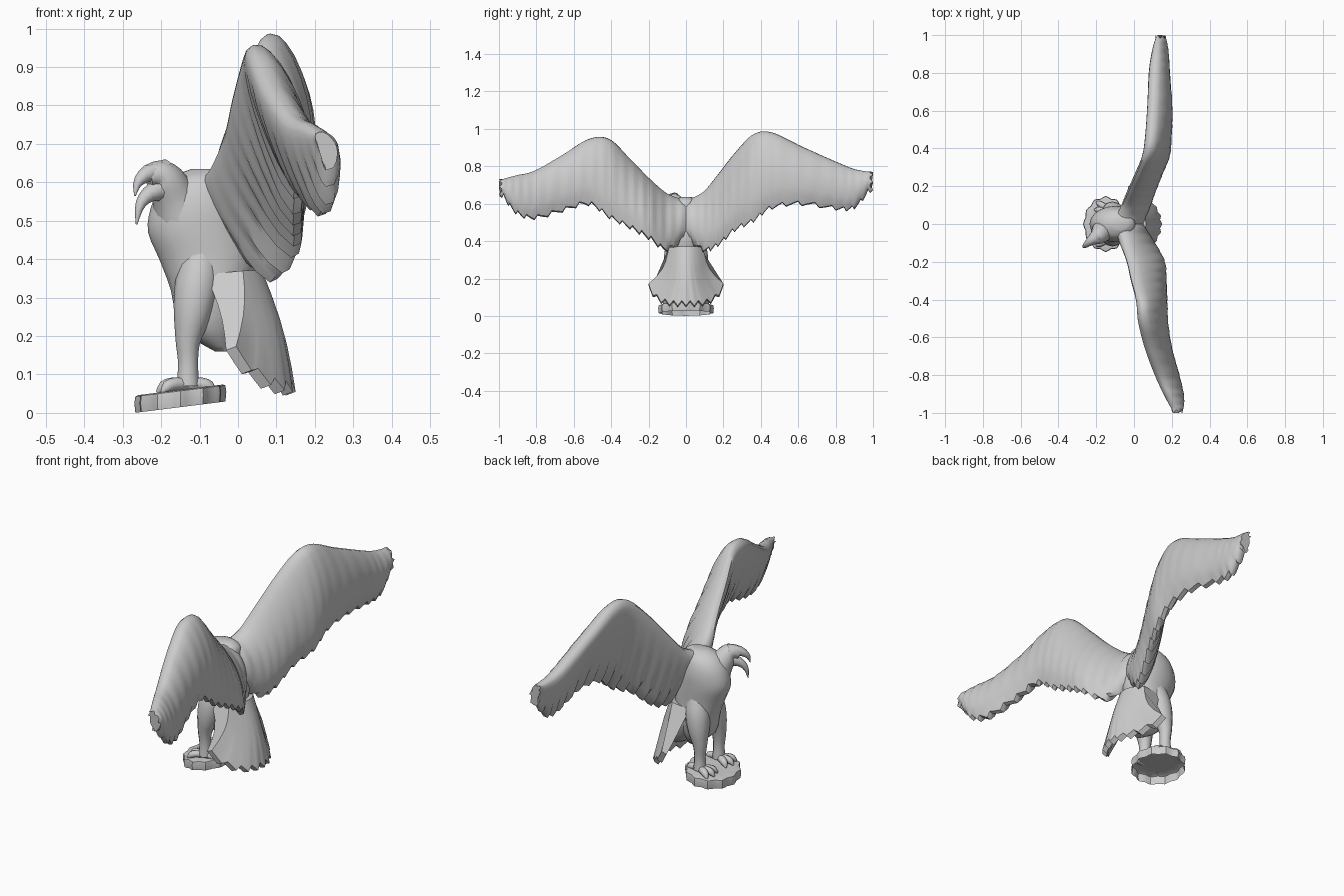
import bpy, bmesh, math
from mathutils import Vector

old = bpy.data.objects.get("Cube")
if old:
    bpy.data.objects.remove(old, do_unlink=True)

STONE = (0.6, 0.6, 0.6, 1)
mat = bpy.data.materials.new("stone_grey")
mat.use_nodes = True
mat.diffuse_color = STONE
bsdf = mat.node_tree.nodes["Principled BSDF"]
bsdf.inputs["Base Color"].default_value = STONE
bsdf.inputs["Roughness"].default_value = 0.8


def loft(name, rings, cap_start=True, angle=50):
    """Skin a list of equally long closed rings."""
    bm = bmesh.new()
    rows = [[bm.verts.new(p) for p in ring] for ring in rings]
    n = len(rows[0])
    for a, b in zip(rows, rows[1:]):
        for i in range(n):
            j = (i + 1) % n
            bm.faces.new((a[i], a[j], b[j], b[i]))
    if cap_start:
        bm.faces.new(rows[0][::-1])
    bm.faces.new(rows[-1])
    bmesh.ops.recalc_face_normals(bm, faces=bm.faces)
    mesh = bpy.data.meshes.new(name)
    bm.to_mesh(mesh)
    bm.free()
    mesh.materials.append(mat)
    obj = bpy.data.objects.new(name, mesh)
    bpy.context.collection.objects.link(obj)
    bpy.ops.object.select_all(action="DESELECT")
    obj.select_set(True)
    bpy.context.view_layer.objects.active = obj
    bpy.ops.object.shade_smooth_by_angle(angle=math.radians(angle))


def spline(points, u):
    """Smooth curve through tuples of any length, u from 0 to 1."""
    f = u * (len(points) - 1)
    k = min(int(f), len(points) - 2)
    t = f - k
    a, b, c, d = (points[max(0, min(len(points) - 1, k + o))] for o in (-1, 0, 1, 2))
    return [q + t / 2 * (r - p + t * (2*p - 5*q + 4*r - s + t * (3 * (q - r) + s - p)))
            for p, q, r, s in zip(a, b, c, d)]


def tube(name, points, steps=8, sides=10):
    """Tapered round limb through (x, y, z, radius) points."""
    rings = []
    for i in range(steps + 1):
        u = i / steps
        x, y, z, r = spline(points, u)
        ahead, back = spline(points, min(1, u + .02)), spline(points, max(0, u - .02))
        axis = (Vector(ahead[:3]) - Vector(back[:3])).normalized()
        side = axis.cross((0, 1, 0)).normalized()
        other = axis.cross(side)
        rings.append([Vector((x, y, z)) + max(r, .002) * (
            side * math.cos(a) + other * math.sin(a))
            for a in (math.tau * k / sides for k in range(sides))])
    loft(name, rings)


# Torso: horizontal ovals given as (z, front x, back x, half width)
torso = [(.16, -.06, -.02, .03), (.22, -.15, .0, .075), (.32, -.175, .03, .092),
         (.40, -.205, .05, .092), (.47, -.234, .045, .095), (.53, -.228, .03, .095),
         (.58, -.205, .01, .085), (.615, -.17, -.0, .065), (.635, -.12, -.03, .03)]
rings = []
for i in range(25):
    z, front, back, half = spline(torso, i / 24)
    rings.append([((front + back) / 2 + (back - front) / 2 * math.cos(a),
                   half * math.sin(a), z)
                  for a in (math.tau * k / 20 for k in range(20))])
loft("torso", rings)

# Head turned to one side, with an open hooked beak
tube("neck_and_head", [(-.14, -.01, .50, .08), (-.165, -.035, .56, .06),
                       (-.187, -.06, .605, .048), (-.21, -.076, .62, .036),
                       (-.235, -.09, .61, .022)], 12, 14)
tube("upper_beak", [(-.19, -.06, .625, .035), (-.23, -.09, .625, .024),
                    (-.26, -.115, .60, .013), (-.268, -.125, .565, .002)])
tube("lower_beak", [(-.19, -.06, .585, .035), (-.23, -.09, .57, .022),
                    (-.255, -.108, .54, .013), (-.264, -.115, .49, .002)])

# Wings: (y, leading x, z, trailing x, z), root to tip
front_wing = [(0, -.09, .61, .03, .42), (-.10, -.055, .65, .095, .345),
              (-.20, -.02, .735, .15, .41), (-.30, .005, .84, .155, .465),
              (-.41, .035, .945, .155, .52), (-.52, .045, .945, .16, .59),
              (-.66, .08, .86, .18, .555), (-.81, .135, .775, .22, .515),
              (-.91, .18, .75, .24, .545), (-.98, .21, .73, .24, .635)]
back_wing = [(0, -.09, .61, .03, .42), (.09, -.045, .66, .06, .345),
             (.17, -.01, .755, .085, .37), (.26, .03, .87, .12, .45),
             (.36, .07, .97, .16, .50), (.46, .085, .98, .17, .57),
             (.62, .095, .905, .175, .59), (.80, .105, .825, .155, .565),
             (.90, .115, .785, .15, .57), (.98, .125, .77, .145, .66)]
chord = [0, .02, .07, .16, .28, .4, .52, .64, .76, .88, 1]


def wing(name, stations, span=72):
    tip_dir = math.copysign(1, stations[-1][0])
    rings = []
    for i in range(span + 1):
        u = i / span
        y, lx, lz, tx, tz = spline(stations, u)
        notch = (i % 4) / 3
        lead, trail = Vector((lx, y, lz)), Vector((tx, y, tz + .022 * notch))
        normal = Vector((lz - tz, 0, tx - lx)).normalized()
        thick = .066 - .02 * u ** 2 - .026 * u ** 10
        top, bottom = [], []
        for k, t in enumerate(chord):
            half = thick * 1.8 * t ** .45 * (1 - t) ** .7 + .003 + .008 * t
            ridge = .004 * (notch - .5) * t ** 3
            p = lead.lerp(trail, t) + normal * (.01 * math.sin(math.pi * t) + ridge)
            if i == span:
                p.y += tip_dir * (.02 if k % 3 == 0 else .004)
            top.append(p + normal * half)
            bottom.append(p - normal * half)
        rings.append(top + bottom[::-1])
    loft(name, rings, angle=45)


wing("front_wing", front_wing)
wing("back_wing", back_wing)

# Tail: bowed fan of feathers with a pointed lower edge
rings = []
feathers = 9
count = feathers * 4
for i in range(count + 1):
    s = 2 * i / count - 1
    tooth = abs((i % 4) - 2) / 2
    root = Vector((.025 - .05 * s * s, .09 * s, .37))
    tip = Vector((.14 - .145 * s * s, .2 * s, .055 + .09 * s ** 4 + .028 * tooth))
    outer, inner = [], []
    for t in (0, .2, .4, .6, .8, 1):
        p = root.lerp(tip, t)
        p.y *= 1 - .2 * math.sin(math.pi * t)
        p.x += .012 * math.sin(math.pi * t) - .01 * tooth * t
        half = .028 * (1 - t) + .01
        outer.append(p + Vector((half, 0, 0)))
        inner.append(p - Vector((half * 1.6, 0, .01)))
    rings.append(outer + inner[::-1])
loft("tail_fan", rings, angle=40)
tube("tail_root", [(-.07, 0, .38, .08), (-.02, 0, .29, .085), (.02, 0, .20, .06),
                   (.06, 0, .14, .02)])

# Legs, toes and claws on both sides
for label, side in (("front", -1), ("back", 1)):
    y = .075 * side
    tube(label + "_leg", [(-.09, y * .5, .43, .045), (-.105, y * .75, .34, .058),
                          (-.118, y * .92, .26, .05), (-.13, y, .19, .033),
                          (-.13, y, .13, .026), (-.13, y, .07, .03)], 14, 12)
    for k, turn in enumerate((-.55, 0, .55, math.pi)):
        dx, dy = -math.cos(turn), math.sin(turn)
        reach = .07 if k == 3 else .08
        tube(f"{label}_toe_{k + 1}",
             [(-.13, y, .075, .018),
              (-.13 + dx * reach * .5, y + dy * reach * .5, .075, .017),
              (-.13 + dx * reach * .8, y + dy * reach * .8, .068, .015),
              (-.13 + dx * reach, y + dy * reach, .052, .004)], 6, 8)

# Perch: tilted scalloped drum, open underneath
rings = []
for level, grow in ((0, .98), (.025, 1), (.042, .98), (.045, .92), (.041, .5)):
    ring = []
    for k in range(48):
        a = math.tau * k / 48
        r = grow * (1 + .04 * math.cos(12 * a))
        x = .115 * r * math.cos(a)
        ring.append((x - .15, .143 * r * math.sin(a), .015 + level + .125 * x))
    rings.append(ring)
loft("perch", rings, cap_start=False, angle=35)
